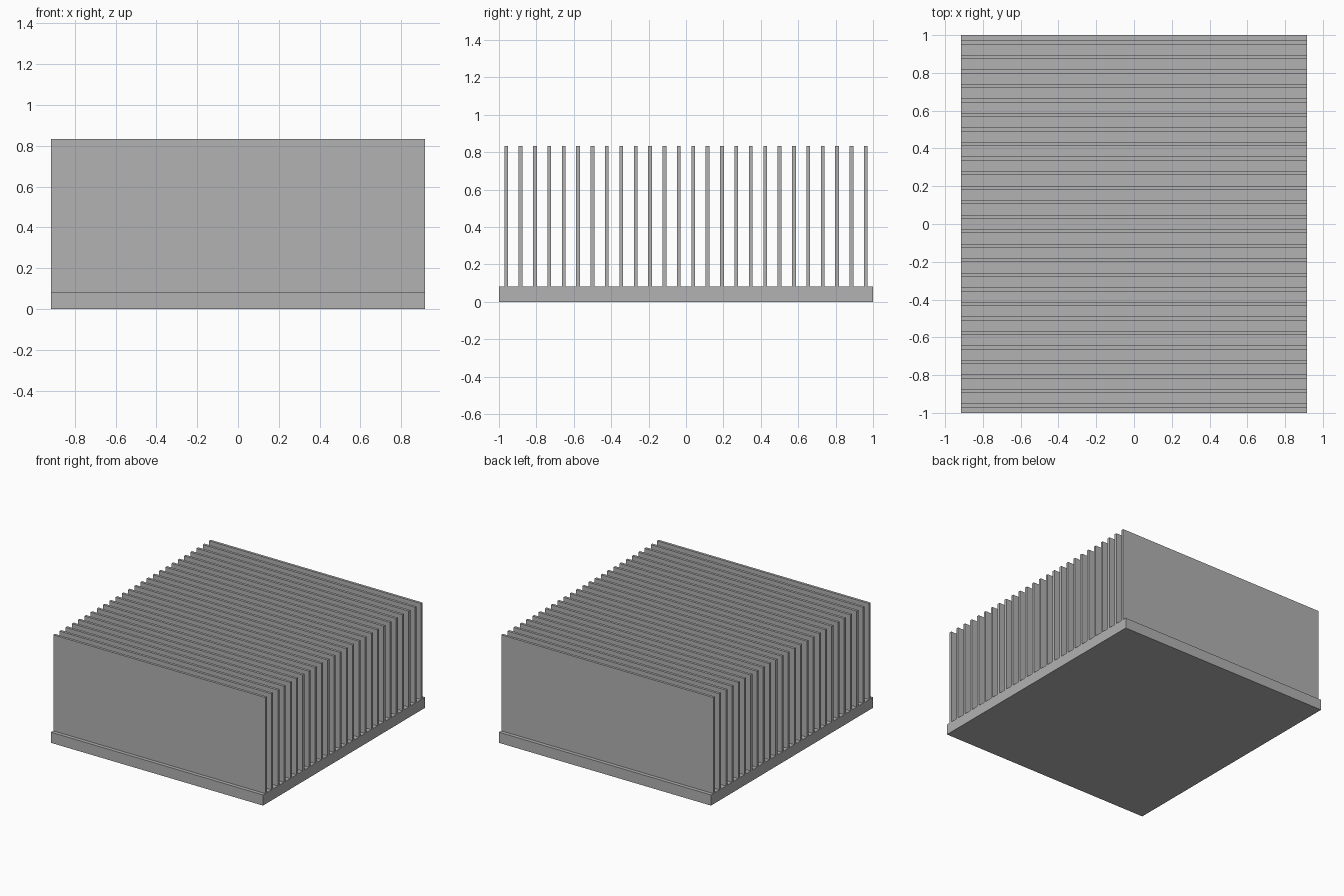
import bpy

WIDTH, LENGTH = 1.833, 2.0
BASE_HEIGHT, TOTAL_HEIGHT = 0.083, 0.833
FIN_COUNT, FIN_THICKNESS = 26, 0.02

cube = bpy.data.objects.get("Cube")
if cube:
    bpy.data.objects.remove(cube, do_unlink=True)

# Plain metal grey
metal = bpy.data.materials.new("metal grey")
metal.use_nodes = True
grey = (0.445, 0.445, 0.445, 1)
metal.diffuse_color = grey
for node in metal.node_tree.nodes:
    if node.type == "BSDF_PRINCIPLED":
        node.inputs["Base Color"].default_value = grey


def box(name, size, center):
    bpy.ops.mesh.primitive_cube_add(size=1, location=center)
    obj = bpy.context.object
    obj.name = name
    obj.scale = size
    bpy.ops.object.transform_apply(location=False, rotation=False, scale=True)
    obj.data.materials.append(metal)
    return obj


# Flat base plate
box("base_plate", (WIDTH, LENGTH, BASE_HEIGHT), (0, 0, BASE_HEIGHT / 2))

# Row of thin upright fins, evenly spaced along the plate
pitch = LENGTH / FIN_COUNT
fins = box("cooling_fins", (WIDTH, FIN_THICKNESS, TOTAL_HEIGHT - BASE_HEIGHT),
           (0, (pitch - LENGTH) / 2, (TOTAL_HEIGHT + BASE_HEIGHT) / 2))
row = fins.modifiers.new("fin_row", "ARRAY")
row.count = FIN_COUNT
row.use_relative_offset = False
row.use_constant_offset = True
row.constant_offset_displace = (0, pitch, 0)
